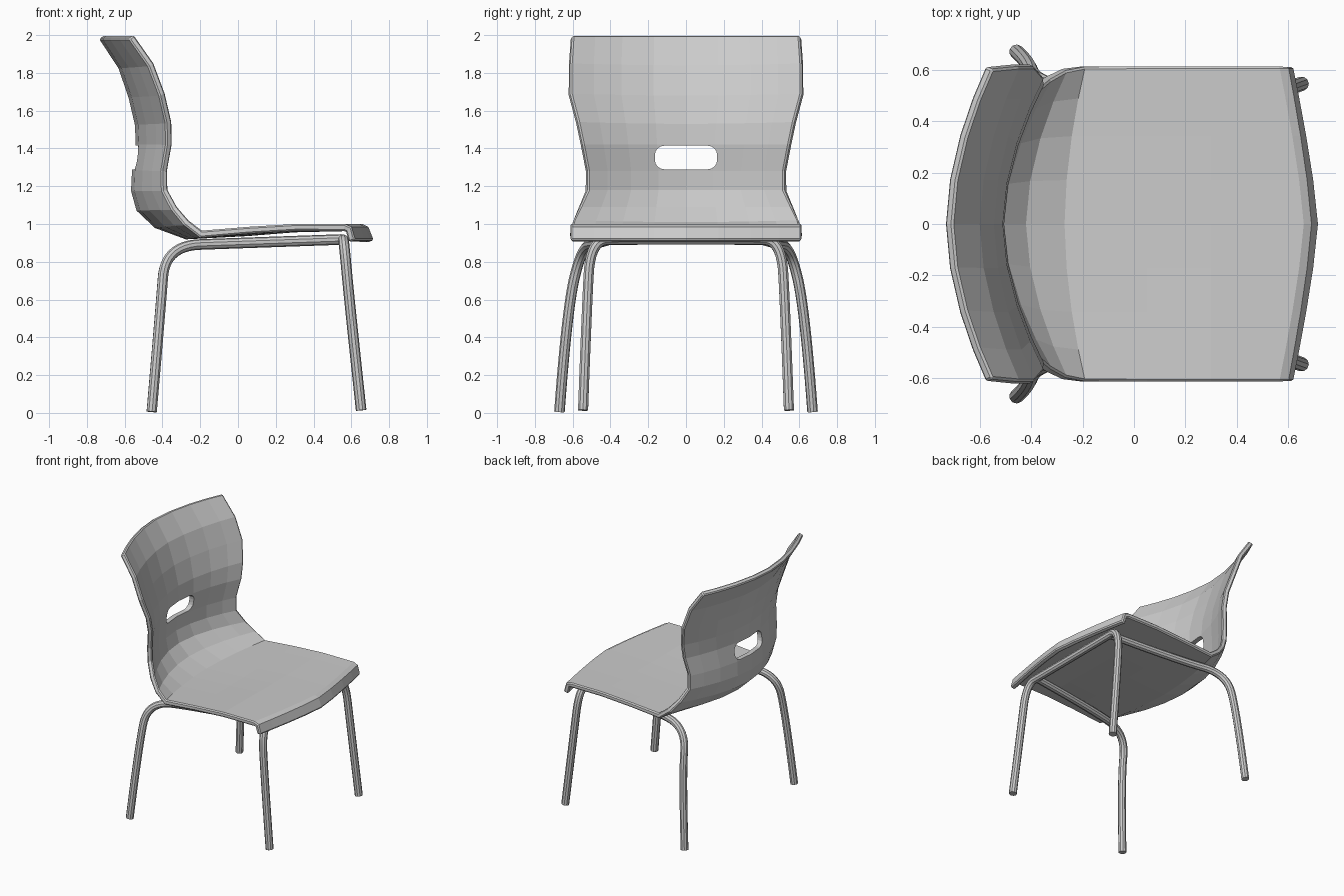
import bpy, bmesh

if "Cube" in bpy.data.objects:
    bpy.data.objects.remove(bpy.data.objects["Cube"])

def activate(obj):
    bpy.ops.object.select_all(action='DESELECT')
    obj.select_set(True)
    bpy.context.view_layer.objects.active = obj

def link_mesh(name, bm):
    mesh = bpy.data.meshes.new(name)
    bm.to_mesh(mesh)
    bm.free()
    obj = bpy.data.objects.new(name, mesh)
    bpy.context.collection.objects.link(obj)
    return obj

# Shell profile, top of back to front lip: centre x, z, edge x, z, half width
ROWS = [
    (-.705, 2.0, -.55, 2.0, .60), (-.60, 1.84, -.445, 1.85, .61),
    (-.545, 1.68, -.385, 1.69, .61), (-.51, 1.53, -.35, 1.54, .57),
    (-.505, 1.42, -.348, 1.42, .545), (-.525, 1.28, -.373, 1.28, .518),
    (-.53, 1.18, -.37, 1.18, .518), (-.505, 1.09, -.32, 1.09, .56),
    (-.42, 1.01, -.26, 1.02, .595), (-.27, .955, -.19, .965, .61),
    (.05, .972, .05, .985, .612), (.30, .992, .30, 1.0, .612),
    (.66, 1.0, .565, 1.0, .612), (.69, .985, .60, .985, .612),
    (.718, .915, .62, .915, .612)]
COLS = [-1, -.8, -.56, -.28, 0, .28, .56, .8, 1]

bm = bmesh.new()
grid = []
for xc, zc, xe, ze, w in ROWS:
    power = 1.3 if xc > .5 else 1.8
    line = []
    for t in COLS:
        k = abs(t) ** power
        line.append(bm.verts.new((xc + (xe - xc) * k, t * w, zc + (ze - zc) * k)))
    grid.append(line)
for a, b in zip(grid, grid[1:]):
    for j in range(len(COLS) - 1):
        bm.faces.new((a[j], b[j], b[j + 1], a[j + 1]))
shell = link_mesh("seat_and_back_shell", bm)

# Rounded handle slot cutter
bm = bmesh.new()
bmesh.ops.create_cube(bm, size=1)
for v in bm.verts:
    v.co.x = v.co.x * .5 - .52
    v.co.y *= .33
    v.co.z = v.co.z * .125 + 1.352
along_x = [e for e in bm.edges if abs(e.verts[0].co.x - e.verts[1].co.x) > .1]
bmesh.ops.bevel(bm, geom=along_x, offset=.05, segments=4, profile=.5, affect='EDGES')
bmesh.ops.recalc_face_normals(bm, faces=bm.faces)
cutter = link_mesh("slot_cutter", bm)
cutter.hide_render = True

# Shell thickness, chamfered rim and slot
solid = shell.modifiers.new("thickness", 'SOLIDIFY')
solid.thickness = .036
solid.offset = -1
solid.use_even_offset = True
bev = shell.modifiers.new("rim", 'BEVEL')
bev.width = .008
bev.segments = 1
bev.limit_method = 'ANGLE'
bev.angle_limit = 1.25
cut = shell.modifiers.new("slot", 'BOOLEAN')
cut.operation = 'DIFFERENCE'
cut.solver = 'EXACT'
cut.object = cutter
activate(shell)
for m in [m.name for m in shell.modifiers]:
    bpy.ops.object.modifier_apply(modifier=m)
bpy.data.objects.remove(cutter)

# Bent tubes
def tube(name, points, radius=.028):
    cu = bpy.data.curves.new(name, 'CURVE')
    cu.dimensions = '3D'
    cu.bevel_depth = radius
    cu.bevel_resolution = 3
    cu.use_fill_caps = True
    sp = cu.splines.new('NURBS')
    sp.points.add(len(points) - 1)
    for p, co in zip(sp.points, points):
        p.co = (*co, 1)
    sp.order_u = 3
    sp.use_endpoint_u = True
    sp.resolution_u = 8
    obj = bpy.data.objects.new(name, cu)
    bpy.context.collection.objects.link(obj)
    activate(obj)
    bpy.ops.object.convert(target='MESH')
    bpy.ops.object.shade_smooth_by_angle()
    return obj

# Rear legs running forward as side rails
for side, s in (("left", 1), ("right", -1)):
    tube("rear_leg_and_rail_" + side, [
        (-.457, s * .67, .006), (-.41, s * .63, .55), (-.385, s * .55, .885),
        (-.02, s * .46, .898), (.55, s * .40, .918)])

# Front legs joined by a cross bar
half = [(.652, .545, .014), (.593, .525, .56), (.56, .505, .915), (.555, .33, .918)]
tube("front_legs_and_bar", half + [(x, -y, z) for x, y, z in reversed(half)])
